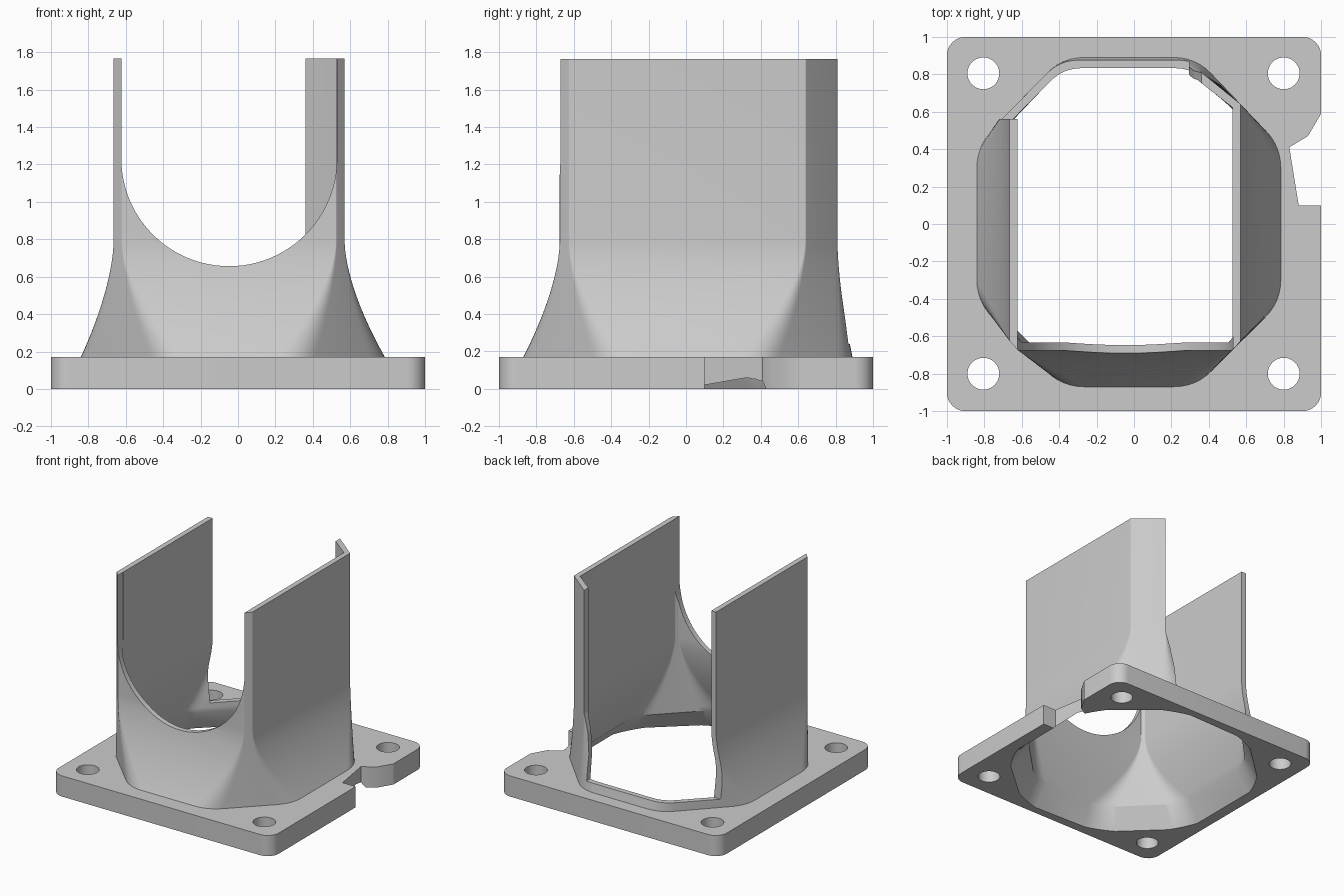
import bpy, bmesh, math
from mathutils import Vector

if "Cube" in bpy.data.objects:
    bpy.data.objects.remove(bpy.data.objects["Cube"])

grey = bpy.data.materials.new("plain_grey")
grey.diffuse_color = (0.6, 0.6, 0.6, 1)
grey.use_nodes = True
grey.node_tree.nodes["Principled BSDF"].inputs["Base Color"].default_value = grey.diffuse_color


def make(name, bm):
    bmesh.ops.recalc_face_normals(bm, faces=bm.faces)
    me = bpy.data.meshes.new(name)
    bm.to_mesh(me)
    bm.free()
    me.materials.append(grey)
    ob = bpy.data.objects.new(name, me)
    bpy.context.collection.objects.link(ob)
    return ob


def loft(name, rings):
    """Closed solid through rings with equal point counts."""
    bm = bmesh.new()
    vs = [[bm.verts.new(p) for p in r] for r in rings]
    n = len(vs[0])
    for a, b in zip(vs, vs[1:]):
        for i in range(n):
            j = (i + 1) % n
            bm.faces.new((a[i], a[j], b[j], b[i]))
    bm.faces.new(vs[0][::-1])
    bm.faces.new(vs[-1])
    return make(name, bm)


def combine(ob, other, op):
    m = ob.modifiers.new("bool", 'BOOLEAN')
    m.operation, m.solver, m.object = op, 'EXACT', other
    bpy.context.view_layer.objects.active = ob
    bpy.ops.object.modifier_apply(modifier=m.name)
    bpy.data.objects.remove(other)


def octagon(x0, x1, y0, y1, front, back, tangent, inset=0.0):
    """Octagon with (cx, cy) corner cuts; every corner rounded by 7 points."""
    k = inset * 0.586
    (fx, fy), (bx, by) = [(c[0] - k, c[1] - k) for c in (front, back)]
    x0, x1, y0, y1 = x0 + inset, x1 - inset, y0 + inset, y1 - inset
    c = [Vector(p) for p in (
        (x1, y0 + fy), (x1, y1 - by), (x1 - bx, y1), (x0 + bx, y1),
        (x0, y1 - by), (x0, y0 + fy), (x0 + fx, y0), (x1 - fx, y0))]
    pts = []
    for i, p in enumerate(c):
        a = p + (c[i - 1] - p).normalized() * tangent
        b = p + (c[(i + 1) % 8] - p).normalized() * tangent
        for s in range(7):
            t = s / 6
            pts.append(a * (1 - t) ** 2 + p * 2 * t * (1 - t) + b * t * t)
    return pts


Z0, ZF, ZT = 0.17, 0.78, 1.765   # plate top, flare top, wall top


def shroud_rings(inset):
    foot = octagon(-.84, .785, -.87, .89, (.455, .455), (.455, .475), .12, inset)
    neck = octagon(-.665, .57, -.675, .81, (.045, .05), (.21, .17), .003, inset)
    rings = []
    for s in range(17):
        t = s / 16
        w = (1 - t) ** 1.6
        rings.append([(*n.lerp(f, w), Z0 + t * (ZF - Z0)) for f, n in zip(foot, neck)])
    return foot, neck, rings


# mounting plate: rounded square with an edge notch
outline = []
for cx, cy, a0 in ((.9, .9, 0), (-.9, .9, 90), (-.9, -.9, 180), (.9, -.9, 270)):
    for s in range(9):
        a = math.radians(a0 + s * 11.25)
        outline.append((cx + .1 * math.cos(a), cy + .1 * math.sin(a)))
outline += [(1, .1), (.88, .1), (.83, .41), (.93, .47), (1, .59)]
body = loft("fan_duct", [[(x, y, z) for x, y in outline] for z in (0, Z0)])

# screw holes
for x in (-.805, .8):
    for y in (-.8, .805):
        circle = [(x + .085 * math.cos(i * math.tau / 40),
                   y + .085 * math.sin(i * math.tau / 40)) for i in range(40)]
        combine(body, loft("hole", [[(*p, z) for p in circle] for z in (-.1, .4)]),
                'DIFFERENCE')

# flared shroud with straight upper walls
foot, neck, rings = shroud_rings(0)
rings = [[(*p, .1) for p in foot]] + rings + [[(*p, ZT) for p in neck]]
combine(body, loft("shroud", rings), 'UNION')

# airway: round inlet blending into the shroud's inner shape
foot, neck, rings = shroud_rings(.043)
inlet = [p.normalized() * .96 for p in foot]
rings = ([[(*p, -.05) for p in inlet], [(*p, 0) for p in inlet]] + rings
         + [[(*p, ZT + .1) for p in neck]])
combine(body, loft("airway", rings), 'DIFFERENCE')

# U-shaped front opening
r, cx, cz = .576, -.0475, 1.232
u = [(cx - r, 2)] + [(cx - r * math.cos(i * math.pi / 48), cz - r * math.sin(i * math.pi / 48))
                     for i in range(49)] + [(cx + r, 2)]
combine(body, loft("front_opening", [[(x, y, z) for x, z in u] for y in (-1.1, -.6)]),
        'DIFFERENCE')

# back opening, leaving one corner strip and a low sill
b = [(-1.1, 2), (-1.1, .24), (.295, .24), (.295, .45), (.32, .62), (.36, .76), (.36, 2)]
combine(body, loft("back_opening", [[(x, y, z) for x, z in b] for y in (.56, 1.1)]),
        'DIFFERENCE')

body.select_set(True)
bpy.context.view_layer.objects.active = body
bpy.ops.object.shade_smooth_by_angle(angle=math.radians(30))
